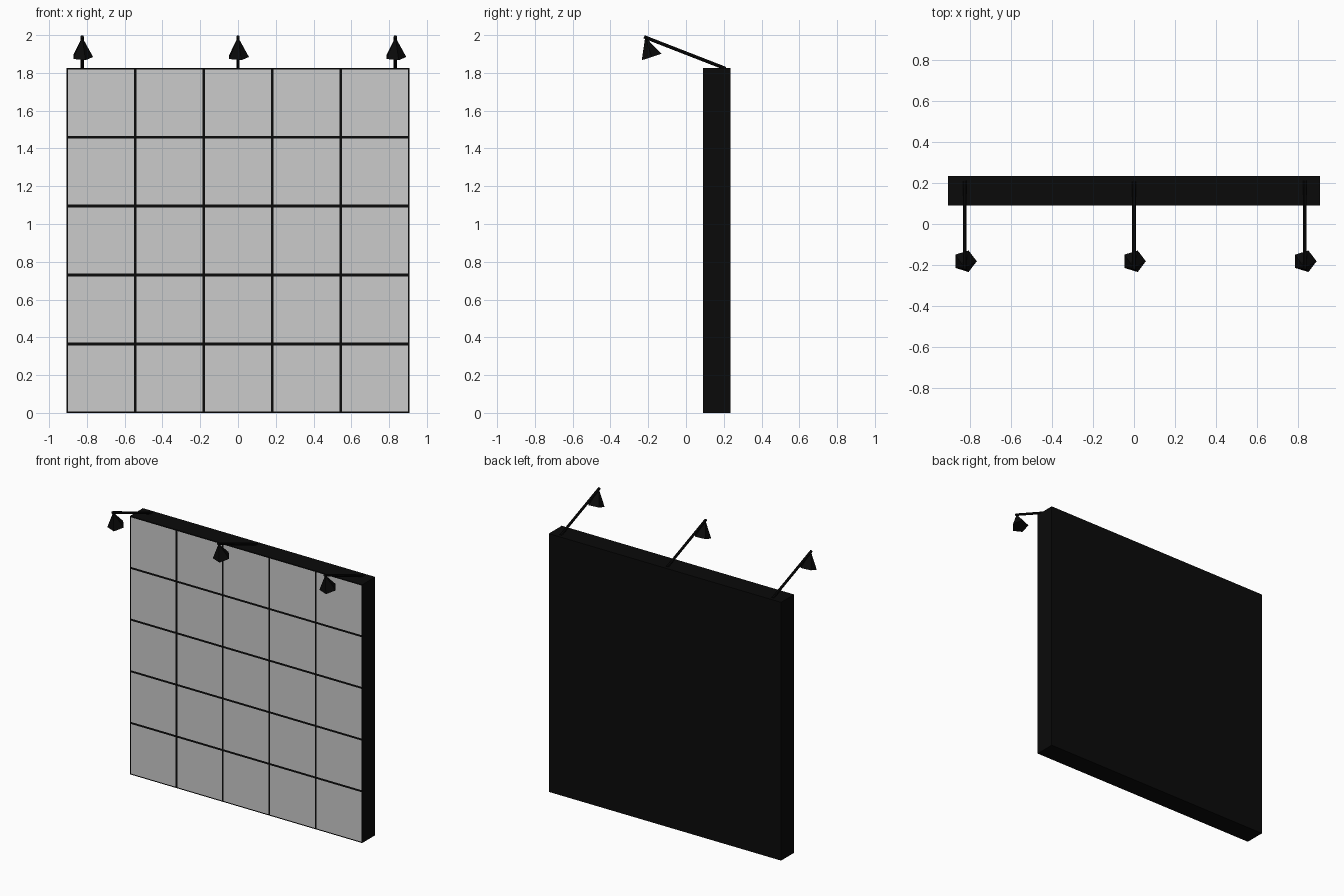
import bpy, bmesh
from math import radians
from mathutils import Vector, Matrix

if "Cube" in bpy.data.objects:
    bpy.data.objects.remove(bpy.data.objects["Cube"])


def material(name, rgb):
    mat = bpy.data.materials.new(name)
    mat.use_nodes = True
    mat.diffuse_color = (*rgb, 1)
    mat.node_tree.nodes["Principled BSDF"].inputs["Base Color"].default_value = (*rgb, 1)
    return mat


BLACK = material("black", (0.003, 0.003, 0.003))
GREY = material("light grey", (0.6, 0.6, 0.6))


def add_object(name, bm, *mats):
    bmesh.ops.recalc_face_normals(bm, faces=bm.faces)
    mesh = bpy.data.meshes.new(name)
    bm.to_mesh(mesh)
    bm.free()
    for mat in mats:
        mesh.materials.append(mat)
    obj = bpy.data.objects.new(name, mesh)
    bpy.context.collection.objects.link(obj)
    return obj


# Display board: a slab whose front is cut into a grid of inset panels
CELLS = 5
HALF_WIDTH, HEIGHT = 0.908, 1.825
FRONT, BACK = 0.09, 0.235
bm = bmesh.new()
bmesh.ops.create_cube(bm, size=1)
bmesh.ops.scale(bm, verts=bm.verts, vec=(2 * HALF_WIDTH, BACK - FRONT, HEIGHT))
bmesh.ops.translate(bm, verts=bm.verts, vec=(0, (FRONT + BACK) / 2, HEIGHT / 2))
for i in range(1, CELLS):
    for point, normal in (
        ((HALF_WIDTH * (2 * i / CELLS - 1), 0, 0), (1, 0, 0)),
        ((0, 0, HEIGHT * i / CELLS), (0, 0, 1)),
    ):
        geom = bm.verts[:] + bm.edges[:] + bm.faces[:]
        bmesh.ops.bisect_plane(bm, geom=geom, plane_co=point, plane_no=normal)
bm.normal_update()
panels = [f for f in bm.faces if f.normal.y < -0.9]
bmesh.ops.inset_individual(bm, faces=panels, thickness=0.01)
for face in panels:
    face.material_index = 1
add_object("display_board", bm, BLACK, GREY)

# Spotlights: a slanted arm from the top edge carrying a five-sided shade
ARM_FOOT = Vector((0, 0.21, 1.823))
ARM_TIP = Vector((0, -0.222, 1.991))
SHADE_CENTRE = Vector((0, -0.198, 1.934))
for side, x in (("right", -0.825), ("middle", 0), ("left", 0.833)):
    offset = Vector((x, 0, 0))

    arm = ARM_TIP - ARM_FOOT
    bm = bmesh.new()
    bmesh.ops.create_cone(
        bm, cap_ends=True, segments=8, radius1=0.009, radius2=0.009, depth=arm.length,
        matrix=Matrix.Translation(offset + (ARM_FOOT + ARM_TIP) / 2)
        @ arm.to_track_quat("Z", "Y").to_matrix().to_4x4())
    add_object(f"lamp_arm_{side}", bm, BLACK)

    bm = bmesh.new()
    bmesh.ops.create_cone(
        bm, cap_ends=True, segments=5, radius1=0.058, radius2=0.003, depth=0.105,
        matrix=Matrix.Translation(offset + SHADE_CENTRE)
        @ Matrix.Rotation(radians(18), 4, "X") @ Matrix.Rotation(radians(-90), 4, "Z"))
    add_object(f"lamp_shade_{side}", bm, BLACK)
